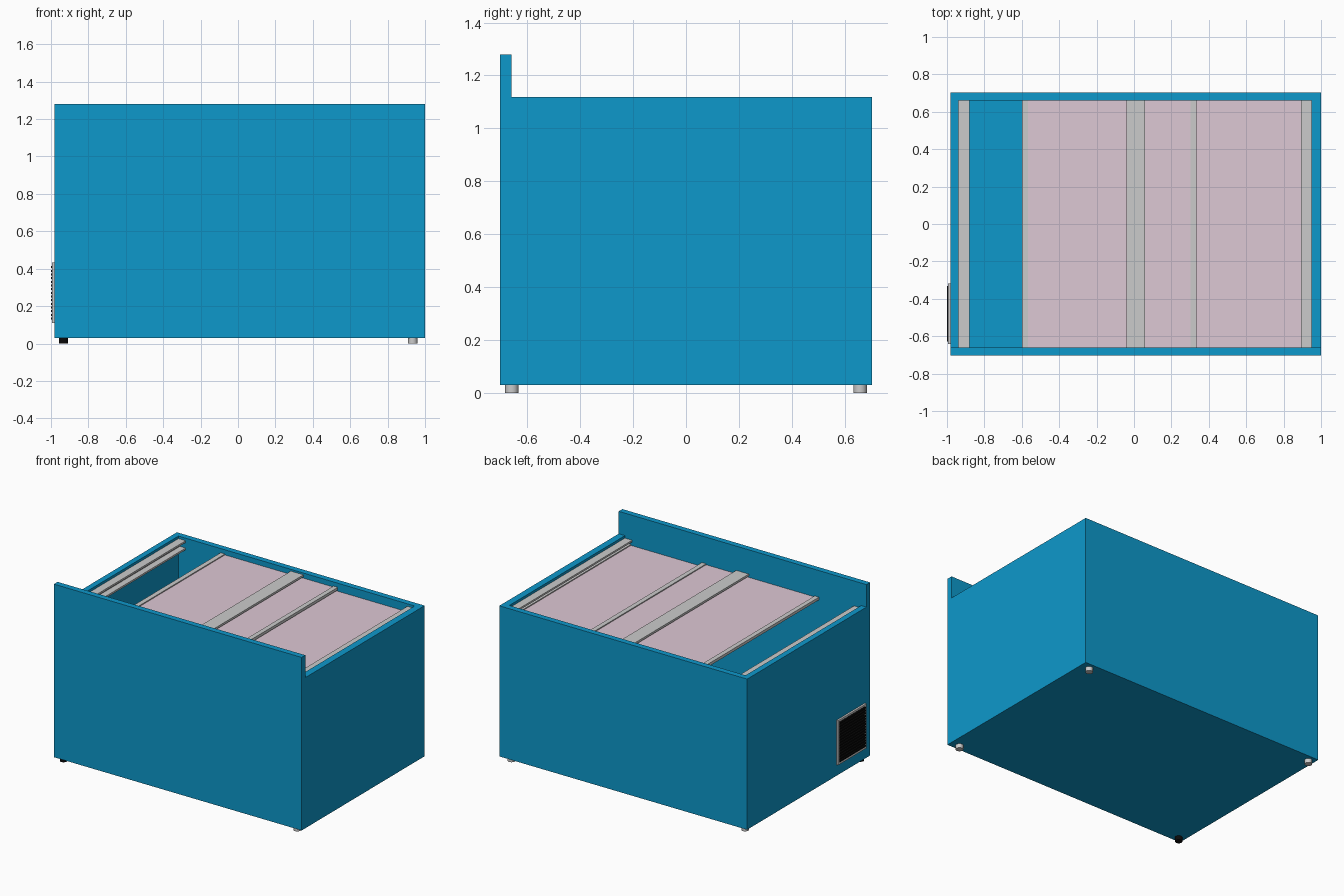
import bpy, bmesh, math
from mathutils import Vector

if "Cube" in bpy.data.objects:
    bpy.data.objects.remove(bpy.data.objects["Cube"])


def material(name, color):
    m = bpy.data.materials.new(name)
    m.diffuse_color = (*color, 1)
    m.use_nodes = True
    m.node_tree.nodes["Principled BSDF"].inputs["Base Color"].default_value = m.diffuse_color
    return m


BLUE = material("blue_paint", (0.004, 0.315, 0.60))
PINK = material("tinted_glass", (0.73, 0.58, 0.66))
BLACK = material("black_plastic", (0.003, 0.003, 0.003))


def add_object(name, bm, mat=None):
    bmesh.ops.recalc_face_normals(bm, faces=bm.faces[:])
    mesh = bpy.data.meshes.new(name)
    bm.to_mesh(mesh)
    bm.free()
    ob = bpy.data.objects.new(name, mesh)
    bpy.context.collection.objects.link(ob)
    if mat:
        mesh.materials.append(mat)
    return ob


def add_box(bm, x, y, z):
    """Box from (min, max) pairs."""
    for v in bmesh.ops.create_cube(bm, size=1)["verts"]:
        v.co = Vector([(r[0] + r[1]) / 2 + c * (r[1] - r[0]) for r, c in zip((x, y, z), v.co)])


def box(name, x, y, z, mat=None):
    bm = bmesh.new()
    add_box(bm, x, y, z)
    return add_object(name, bm, mat)


# Dimensions
X0, X1, Y = -0.98, 1.0, 0.702
IX0, IX1, IY = -0.938, 0.95, 0.66
BOTTOM, RIM, PANEL_TOP, FLOOR = 0.03, 1.118, 1.28, 0.07


def extrude_top(bm, test, z):
    """Move the rim faces whose centre passes the test to height z, with walls."""
    faces = [f for f in bm.faces if f.normal.z > 0.9 and abs(f.calc_center_median().z - RIM) < 1e-4
             and test(f.calc_center_median())]
    new = bmesh.ops.extrude_face_region(bm, geom=faces)["geom"]
    for v in new:
        if isinstance(v, bmesh.types.BMVert):
            v.co.z = z
    old = [f for f in faces if f.is_valid]
    if old:
        bmesh.ops.delete(bm, geom=old, context='FACES_ONLY')
    bm.normal_update()


# Cabinet: hollow tub with a taller front panel
bm = bmesh.new()
add_box(bm, (X0, X1), (-Y, Y), (BOTTOM, RIM))
for co, no in (((IX0, 0, 0), (1, 0, 0)), ((IX1, 0, 0), (1, 0, 0)),
               ((0, -IY, 0), (0, 1, 0)), ((0, IY, 0), (0, 1, 0))):
    bmesh.ops.bisect_plane(bm, geom=bm.verts[:] + bm.edges[:] + bm.faces[:], plane_co=co, plane_no=no)
bm.normal_update()
extrude_top(bm, lambda c: IX0 < c.x < IX1 and abs(c.y) < IY, FLOOR)
extrude_top(bm, lambda c: c.y < -IY, PANEL_TOP)
add_object("cabinet", bm, BLUE)

# End rails: upper and lower flange joined by a web, open toward the middle
for side, wall, inner in (("left", IX0, -0.88), ("right", IX1, 0.892)):
    s = 1 if inner > wall else -1
    profile = [(wall, 1.10), (inner, 1.10), (inner, 1.087), (wall + s * 0.012, 1.087),
               (wall + s * 0.012, 1.047), (inner, 1.047), (inner, 1.034), (wall, 1.034)]
    bm = bmesh.new()
    face = bm.faces.new([bm.verts.new((x, -IY, z)) for x, z in profile])
    new = bmesh.ops.extrude_face_region(bm, geom=[face], use_keep_orig=True)["geom"]
    bmesh.ops.translate(bm, vec=(0, 2 * IY, 0), verts=[v for v in new if isinstance(v, bmesh.types.BMVert)])
    add_object(side + "_rail", bm)

# Fixed centre bar over the sliding lids
box("centre_bar", (-0.04, 0.06), (-IY, IY), (1.09, 1.105))


# Sliding lids: glass pane with a raised bar at each end
def lid(name, x0, x1, top):
    w = 0.034
    box(name + "_pane", (x0 + w, x1 - w), (-IY, IY), (top - 0.016, top - 0.007), PINK)
    bm = bmesh.new()
    for a in (x0, x1 - w):
        add_box(bm, (a, a + w), (-IY, IY), (top - 0.02, top))
    add_object(name + "_end_bars", bm)


lid("upper_lid", -0.60, 0.335, 1.088)
lid("lower_lid", 0.0, 0.936, 1.067)

# Vent on the left side: grey frame, black backing and louvres
VY0, VY1, VZ0, VZ1, B = -0.642, -0.318, 0.11, 0.432, 0.014
bm = bmesh.new()
for z in ((VZ0, VZ0 + B), (VZ1 - B, VZ1)):
    add_box(bm, (-0.994, X0), (VY0, VY1), z)
for y in ((VY0, VY0 + B), (VY1 - B, VY1)):
    add_box(bm, (-0.994, X0), y, (VZ0 + B, VZ1 - B))
add_object("vent_frame", bm)
box("vent_backing", (-0.985, X0), (VY0 + B, VY1 - B), (VZ0 + B, VZ1 - B), BLACK)
bm = bmesh.new()
COUNT = 15
step = (VZ1 - VZ0 - 2 * B) / COUNT
for i in range(COUNT):
    z = VZ0 + B + (i + 0.5) * step
    add_box(bm, (-1.0, -0.984), (VY0 + B, VY1 - B), (z - 0.005, z + 0.005))
add_object("vent_louvres", bm, BLACK)

# Feet: short round pads, the front left one black
for ny, y in (("front", -0.658), ("back", 0.658)):
    for nx, x in (("left", -0.933), ("right", 0.934)):
        bm = bmesh.new()
        bmesh.ops.create_cone(bm, cap_ends=True, segments=20, radius1=0.025, radius2=0.025, depth=BOTTOM)
        bmesh.ops.translate(bm, vec=(x, y, BOTTOM / 2), verts=bm.verts[:])
        for f in bm.faces:
            f.smooth = abs(f.normal.z) < 0.5
        ob = add_object(f"{ny}_{nx}_foot", bm, BLACK if (ny, nx) == ("front", "left") else None)
        bpy.ops.object.select_all(action='DESELECT')
        bpy.context.view_layer.objects.active = ob
        ob.select_set(True)
        bpy.ops.object.shade_smooth_by_angle(angle=math.radians(35))
